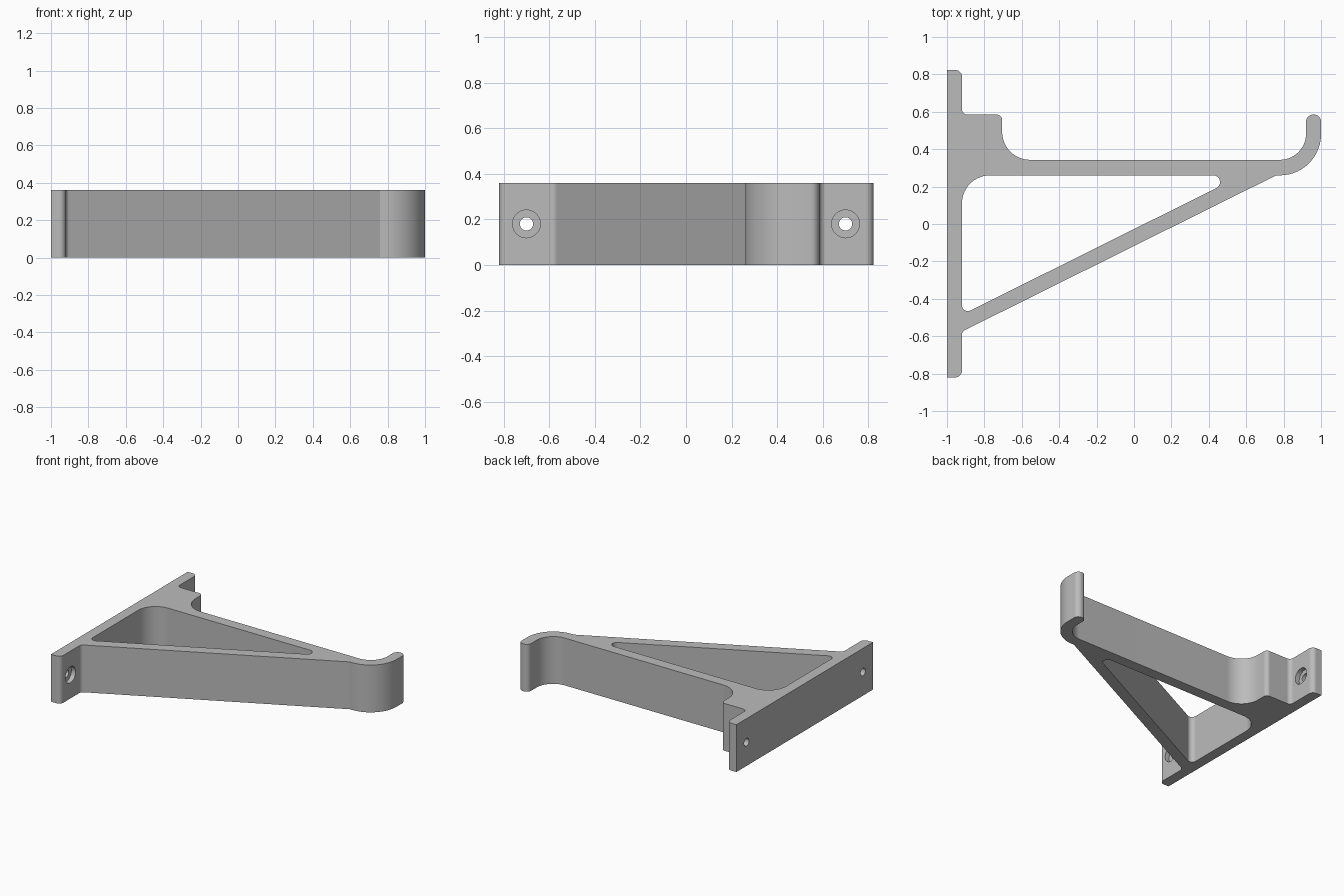
import bpy, bmesh, math
from mathutils import Vector

if "Cube" in bpy.data.objects:
    bpy.data.objects.remove(bpy.data.objects["Cube"])

HEIGHT = 0.36

grey = bpy.data.materials.new("light grey")
grey.use_nodes = True
grey.diffuse_color = (0.5, 0.5, 0.5, 1)
grey.node_tree.nodes["Principled BSDF"].inputs["Base Color"].default_value = (0.5, 0.5, 0.5, 1)


def rounded(corners, steps=14):
    """Outline of a polygon whose corners (x, y, radius) are filleted."""
    out = []
    for i, (x, y, r) in enumerate(corners):
        p = Vector((x, y))
        if r == 0:
            out.append(p)
            continue
        a = (Vector(corners[i - 1][:2]) - p).normalized()
        b = (Vector(corners[(i + 1) % len(corners)][:2]) - p).normalized()
        half = a.angle(b) / 2
        centre = p + (a + b).normalized() * (r / math.sin(half))
        start = p + a * (r / math.tan(half)) - centre
        end = p + b * (r / math.tan(half)) - centre
        sweep = math.atan2(start.cross(end), start.dot(end))
        for k in range(steps + 1):
            t = sweep * k / steps
            out.append(centre + Vector((start.x * math.cos(t) - start.y * math.sin(t),
                                        start.x * math.sin(t) + start.y * math.cos(t))))
    return out


def prism(name, outline, z0, z1):
    bm = bmesh.new()
    face = bm.faces.new([bm.verts.new((p.x, p.y, z0)) for p in outline])
    top = bmesh.ops.extrude_face_region(bm, geom=[face])["geom"]
    bmesh.ops.translate(bm, vec=(0, 0, z1 - z0),
                        verts=[v for v in top if isinstance(v, bmesh.types.BMVert)])
    bmesh.ops.recalc_face_normals(bm, faces=bm.faces)
    mesh = bpy.data.meshes.new(name)
    bm.to_mesh(mesh)
    bm.free()
    mesh.materials.append(grey)
    obj = bpy.data.objects.new(name, mesh)
    bpy.context.collection.objects.link(obj)
    return obj


def bore(name, y, radius, x0, x1):
    """Round cutter along x."""
    bpy.ops.mesh.primitive_cylinder_add(
        vertices=48, radius=radius, depth=x1 - x0,
        location=((x0 + x1) / 2, y, HEIGHT / 2), rotation=(0, math.pi / 2, 0))
    obj = bpy.context.object
    obj.name = name
    obj.data.materials.append(grey)
    return obj


# Wall plate, shelf arm, brace and upturned hook in one outline
bracket = prism("hook_bracket", rounded([
    (-1, -0.82, 0), (-0.92, -0.82, 0.035), (-0.92, -0.575, 0.03),
    (0.76, 0.26, 0), (1, 0.26, 0.22), (1, 0.585, 0.038), (0.92, 0.585, 0.038),
    (0.92, 0.343, 0.14), (-0.705, 0.343, 0.15), (-0.705, 0.585, 0.03),
    (-0.92, 0.585, 0.03), (-0.92, 0.823, 0.035), (-1, 0.823, 0)]), 0, HEIGHT)

# Triangular window between arm and brace, screw holes with flat counterbores
cutters = [prism("window_cutter", rounded([
    (-0.92, -0.485, 0.032), (0.577, 0.26, 0.036), (-0.92, 0.26, 0.15)]), -0.1, HEIGHT + 0.1)]
for y in (-0.7, 0.7):
    cutters.append(bore("screw_hole_cutter", y, 0.029, -1.1, -0.8))
    cutters.append(bore("counterbore_cutter", y, 0.061, -0.955, -0.8))

bpy.ops.object.select_all(action="DESELECT")
bpy.context.view_layer.objects.active = bracket
bracket.select_set(True)
for cutter in cutters:
    cutter.hide_render = True
    mod = bracket.modifiers.new("cut", "BOOLEAN")
    mod.operation = "DIFFERENCE"
    mod.solver = "EXACT"
    mod.object = cutter
    bpy.ops.object.modifier_apply(modifier=mod.name)
    bpy.data.objects.remove(cutter)

# Smooth fillets, crisp rims
bpy.ops.object.shade_smooth_by_angle(angle=math.radians(25))
weighted = bracket.modifiers.new("flat_faces", "WEIGHTED_NORMAL")
weighted.keep_sharp = True
